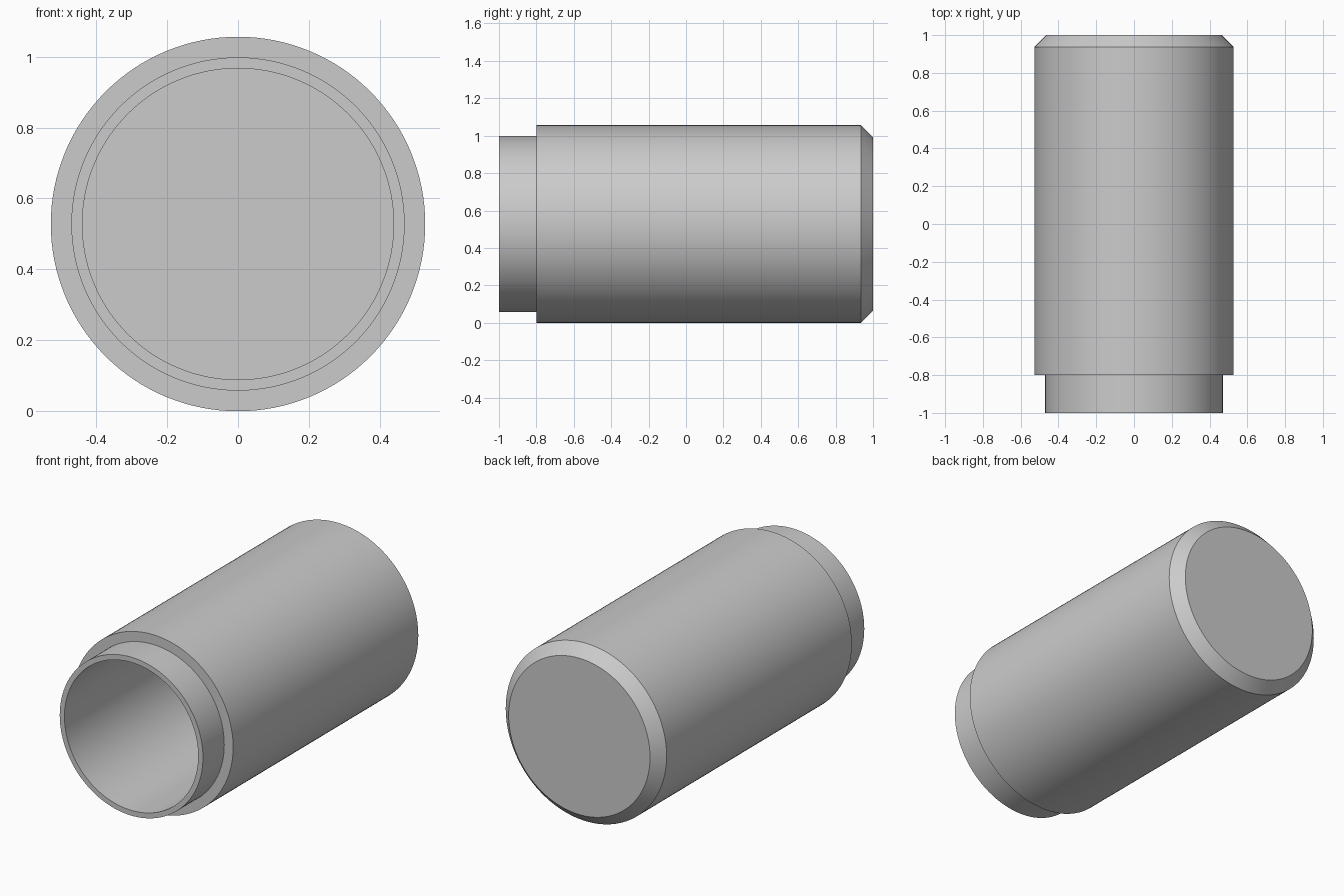
import bpy
import bmesh
import math
from mathutils import Vector

cube = bpy.data.objects.get("Cube")
if cube:
    bpy.data.objects.remove(cube, do_unlink=True)

RADIUS = 0.528
NECK_RADIUS = 0.47
BORE_RADIUS = 0.439
CHAMFER = 0.064
SEGMENTS = 128

grey = bpy.data.materials.new("plain grey")
grey.use_nodes = True
colour = (0.6, 0.6, 0.6, 1)
grey.diffuse_color = colour
grey.node_tree.nodes["Principled BSDF"].inputs["Base Color"].default_value = colour


def lathe(name, profile):
    """Spin a (radius, y) profile around the y axis and close its open ends."""
    bm = bmesh.new()
    verts = [bm.verts.new((r, y, 0)) for r, y in profile]
    edges = [bm.edges.new(pair) for pair in zip(verts, verts[1:])]
    bmesh.ops.spin(bm, geom=verts + edges, cent=Vector(), axis=(0, 1, 0),
                   angle=math.tau, steps=SEGMENTS, use_merge=True)
    bmesh.ops.remove_doubles(bm, verts=bm.verts, dist=1e-5)
    bmesh.ops.holes_fill(bm, edges=[e for e in bm.edges if e.is_boundary], sides=0)
    bmesh.ops.recalc_face_normals(bm, faces=bm.faces)
    mesh = bpy.data.meshes.new(name)
    bm.to_mesh(mesh)
    bm.free()
    mesh.materials.append(grey)
    obj = bpy.data.objects.new(name, mesh)
    bpy.context.collection.objects.link(obj)
    obj.location.z = RADIUS
    bpy.ops.object.select_all(action="DESELECT")
    obj.select_set(True)
    bpy.context.view_layer.objects.active = obj
    bpy.ops.object.shade_smooth_by_angle(angle=math.radians(30))
    return obj


# Hollow body: bore floor, bore, neck, shoulder, outer wall, chamfered closed end
lathe("hollow_body", [
    (BORE_RADIUS, 0.94),
    (BORE_RADIUS, -1),
    (NECK_RADIUS, -1),
    (NECK_RADIUS, -0.8),
    (RADIUS, -0.8),
    (RADIUS, 1 - CHAMFER),
    (RADIUS - CHAMFER, 1),
])
